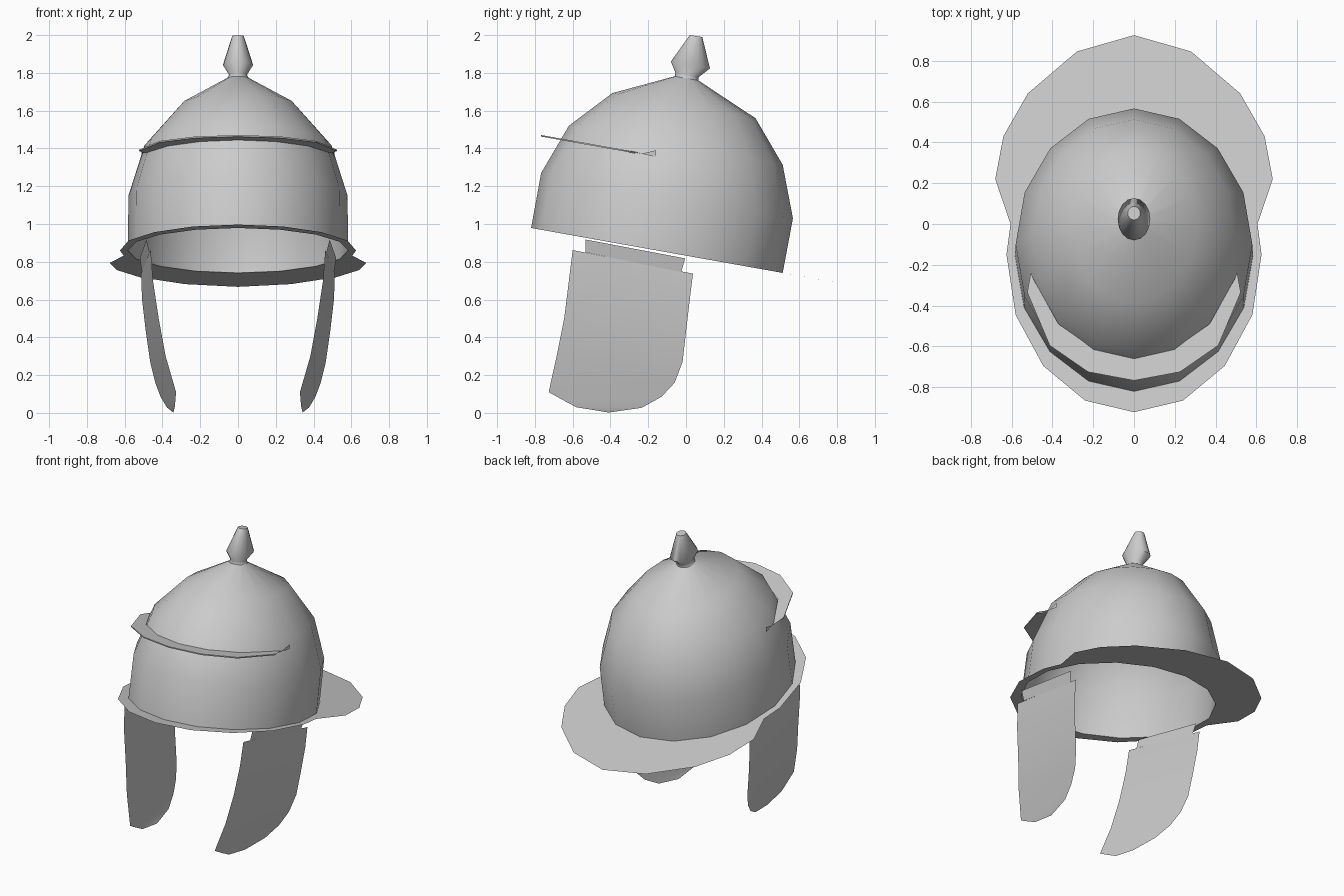
import bpy, bmesh, math

if "Cube" in bpy.data.objects:
    bpy.data.objects.remove(bpy.data.objects["Cube"])

SEG = 16


def make(name, verts, faces, angle=40, mirror=False, weld=False):
    me = bpy.data.meshes.new(name)
    me.from_pydata(verts, [], faces)
    bm = bmesh.new()
    bm.from_mesh(me)
    if weld:
        bmesh.ops.remove_doubles(bm, verts=bm.verts, dist=0.0005)
    bmesh.ops.recalc_face_normals(bm, faces=bm.faces)
    bm.to_mesh(me)
    bm.free()
    ob = bpy.data.objects.new(name, me)
    bpy.context.collection.objects.link(ob)
    if mirror:
        m = ob.modifiers.new("mirror", 'MIRROR')
        m.use_axis[0] = True
    bpy.ops.object.select_all(action='DESELECT')
    bpy.context.view_layer.objects.active = ob
    ob.select_set(True)
    bpy.ops.object.shade_smooth_by_angle(angle=math.radians(angle))
    return ob


def ring(yf, zf, yb, zb, a):
    """Tilted elliptical ring from its front point, back point and half width."""
    pts = []
    for i in range(SEG):
        t = 2 * math.pi * i / SEG
        k = (1 - math.cos(t)) / 2
        pts.append((a * math.sin(t), yf + (yb - yf) * k, zf + (zb - zf) * k))
    return pts


def loft(rings, cap=False):
    verts = [p for r in rings for p in r]
    faces = []
    for j in range(len(rings) - 1):
        for i in range(SEG):
            n = (i + 1) % SEG
            faces.append((j * SEG + i, j * SEG + n, (j + 1) * SEG + n, (j + 1) * SEG + i))
    if cap:
        faces.append(tuple(range((len(rings) - 1) * SEG, len(rings) * SEG)))
    return verts, faces


def tilt(z0, y):
    return z0 - 0.1785 * y


# Bowl: stacked tilted ellipses
neck = ring(-0.06, 1.782, 0.065, 1.76, 0.058)
rim = ring(-0.82, 0.979, 0.512, 0.741, 0.583)
bowl = [rim,
        ring(-0.767, 1.27, 0.566, 1.03, 0.58),
        ring(-0.62, 1.52, 0.512, 1.313, 0.495),
        ring(-0.39, 1.693, 0.368, 1.56, 0.307),
        neck]
make("helmet_bowl", *loft(bowl), angle=50)

# Finial on the crown
finial = [neck,
          ring(-0.056, 1.80, 0.068, 1.778, 0.047),
          ring(-0.08, 1.86, 0.127, 1.824, 0.08),
          ring(0.02, 2.0, 0.086, 1.99, 0.031)]
make("crown_finial", *loft(finial, cap=True), angle=60)

# Flat tilted brim with flared neck guard; half outline mirrored
outline = [(0, -0.922), (0.24, -0.865), (0.445, -0.695), (0.58, -0.445), (0.625, -0.15),
           (0.605, 0.0), (0.68, 0.22), (0.64, 0.43), (0.52, 0.64), (0.28, 0.845), (0, 0.925)]
inner = [0, 1, 2, 3, 4, 4, 5, 6, 6, 7, 8]
verts = [(x, y, tilt(0.8325, y)) for x, y in outline] + rim[:9]
n = len(outline)
faces = []
for i in range(n - 1):
    a, b = n + inner[i], n + inner[i + 1]
    faces.append((i, i + 1, b) if a == b else (i, i + 1, b, a))
make("brim", verts, faces, mirror=True)

# Brow guard: thin crescent with pointed tips
out = [(0, -0.767), (0.225, -0.725), (0.413, -0.595), (0.523, -0.335)]
inn = [(0, -0.65), (0.2, -0.61), (0.37, -0.49), (0.493, -0.27)]
verts = []
for h in (0, 0.008):
    verts += [(x, y, tilt(1.326 + h, y)) for x, y in out + inn]
verts += [(0.51, -0.16, 1.355), (0.51, -0.16, 1.39), (0.505, -0.235, 1.372)]
faces = []
for i in range(3):
    faces += [(i, i + 1, i + 5, i + 4), (i + 8, i + 12, i + 13, i + 9),
              (i, i + 8, i + 9, i + 1)]
faces += [(3, 11, 15, 7), (11, 15, 18), (16, 17, 18)]
make("brow_guard", verts, faces, angle=30, mirror=True)

# Cheek guards: rows of front and back edge points (x, y, z)
rows = [((0.462, -0.60, 0.862), (0.513, 0.037, 0.737)),
        ((0.450, -0.62, 0.70), (0.508, 0.02, 0.60)),
        ((0.420, -0.645, 0.50), (0.488, 0.0, 0.43)),
        ((0.383, -0.685, 0.30), (0.465, -0.018, 0.27)),
        ((0.328, -0.727, 0.11), (0.438, -0.06, 0.16)),
        ((0.331, -0.655, 0.07), (0.410, -0.13, 0.085)),
        ((0.335, -0.58, 0.03), (0.375, -0.235, 0.027))]
verts = [p for r in rows for p in r] + [(0.342, -0.41, 0.002)]
faces = [(2 * i, 2 * i + 1, 2 * i + 3, 2 * i + 2) for i in range(len(rows) - 1)]
faces.append((12, 13, 14))
make("cheek_guards", verts, faces, mirror=True)

# Hinge strips joining cheek guards to the brim
make("cheek_hinges",
     [(0.468, -0.533, 0.85), (0.485, -0.533, 0.918), (0.52, -0.005, 0.818), (0.508, -0.025, 0.745)],
     [(0, 1, 2, 3)], mirror=True)
